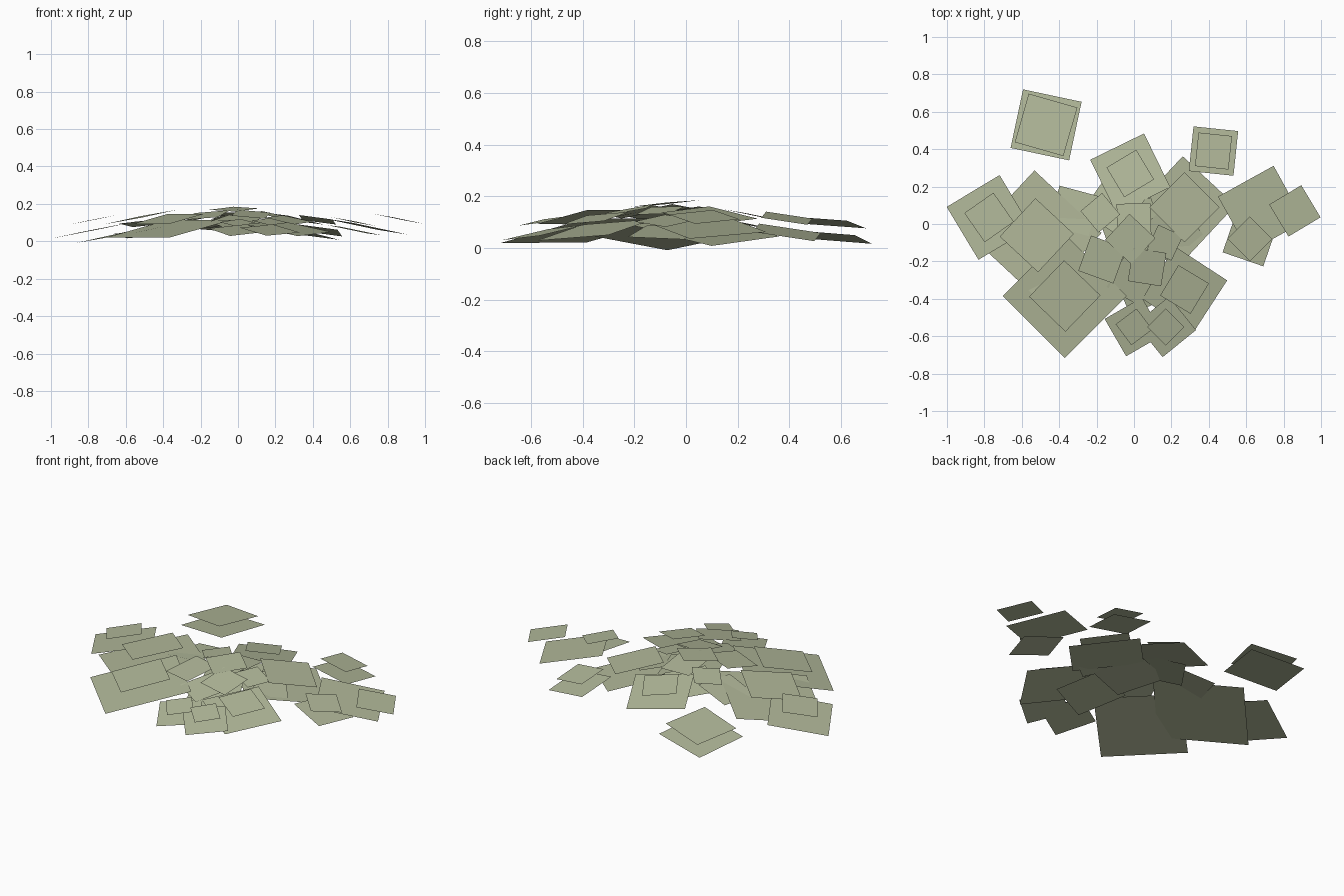
import bpy, bmesh
from math import radians
from mathutils import Vector, Matrix

# Remove the default cube
default_cube = bpy.data.objects.get("Cube")
if default_cube:
    bpy.data.objects.remove(default_cube, do_unlink=True)

# Single pale sage colour
sage = bpy.data.materials.new("pale_sage_green")
sage.use_nodes = True
sage.diffuse_color = (0.44, 0.48, 0.32, 1)
sage.node_tree.nodes["Principled BSDF"].inputs["Base Color"].default_value = sage.diffuse_color


def leaf_card(name, x, y, height, size, angle, slope=0.2):
    """Square leaf card that slopes down, away from the middle of the patch."""
    centre = Vector((x, y, 0))
    outward = centre.normalized()
    bm = bmesh.new()
    turn = Matrix.Rotation(radians(angle), 4, 'Z')
    bmesh.ops.create_grid(bm, x_segments=1, y_segments=1, size=size / 2, matrix=turn)
    for vert in bm.verts:
        drop = slope * vert.co.dot(outward)
        vert.co += centre
        vert.co.z = height - drop
    mesh = bpy.data.meshes.new(name)
    bm.to_mesh(mesh)
    bm.free()
    mesh.materials.append(sage)
    card = bpy.data.objects.new(name, mesh)
    bpy.context.collection.objects.link(card)
    return card


def leaf_pair(name, x, y, lower, upper, low_height=0.06, high_height=0.115, slope=0.2):
    """A wide lower card with a smaller card floating above it."""
    leaf_card(name + "_lower_leaf", x, y, low_height, *lower, slope)
    leaf_card(name + "_upper_leaf", x, y, high_height, *upper, slope)


# Detached leaves at the back
leaf_pair("back_right", -0.47, 0.53, lower=(0.32, -12), upper=(0.27, -16),
          low_height=0.045, high_height=0.1, slope=0.13)
leaf_pair("back_left", 0.425, 0.39, lower=(0.24, -6), upper=(0.18, -6))

# Broad leaves around the rim
leaf_pair("far_right", -0.775, 0.035, lower=(0.33, 31), upper=(0.19, 35))
leaf_pair("right", -0.52, -0.06, lower=(0.49, 47), upper=(0.28, 47), high_height=0.13)
leaf_pair("front_right", -0.37, -0.385, lower=(0.47, 45), upper=(0.27, 46),
          low_height=0.067, high_height=0.12)
leaf_pair("front_left", 0.27, -0.35, lower=(0.33, -33), upper=(0.19, -31), low_height=0.07)
leaf_pair("left", 0.27, 0.09, lower=(0.385, 47), upper=(0.265, 45), high_height=0.125)
leaf_pair("back", -0.02, 0.27, lower=(0.32, 26), upper=(0.185, 31), low_height=0.085, high_height=0.125)
leaf_pair("front", 0, -0.55, lower=(0.23, 30), upper=(0.14, 37), high_height=0.1)
leaf_pair("front_side", 0.17, -0.55, lower=(0.23, 39), upper=(0.14, 45), high_height=0.105)
leaf_pair("outer_left", 0.62, -0.08, lower=(0.23, -19), upper=(0.17, 45), high_height=0.105)
leaf_card("far_left_broad_leaf", 0.68, 0.08, 0.08, 0.34, 29)
leaf_card("far_left_tip_leaf", 0.86, 0.07, 0.12, 0.2, 31)

# Small leaves heaped in the middle
leaf_card("crown_leaf", -0.02, -0.08, 0.172, 0.19, 47, slope=0.1)
leaf_card("crown_back_leaf", 0, 0.02, 0.145, 0.18, 2, slope=0.1)
leaf_card("middle_front_leaf", 0.07, -0.23, 0.145, 0.18, -9)
leaf_card("middle_front_under_leaf", -0.01, -0.3, 0.115, 0.2, -30)
leaf_card("middle_right_leaf", -0.17, -0.19, 0.14, 0.2, -20)
leaf_card("middle_left_leaf", 0.165, -0.1, 0.145, 0.145, -25)
leaf_card("middle_back_leaf", -0.18, 0.06, 0.14, 0.15, 40)
leaf_card("middle_back_under_leaf", -0.11, 0.1, 0.1, 0.24, 55)
leaf_card("right_gap_leaf", -0.32, 0.07, 0.1, 0.22, -15)
leaf_card("left_gap_leaf", 0.2, -0.04, 0.09, 0.24, 40)

# Wide leaves filling in beneath the heap
leaf_card("centre_base_leaf", 0, -0.05, 0.1, 0.3, 20, slope=0.05)
leaf_card("front_base_leaf", 0.05, -0.3, 0.08, 0.28, 25)
